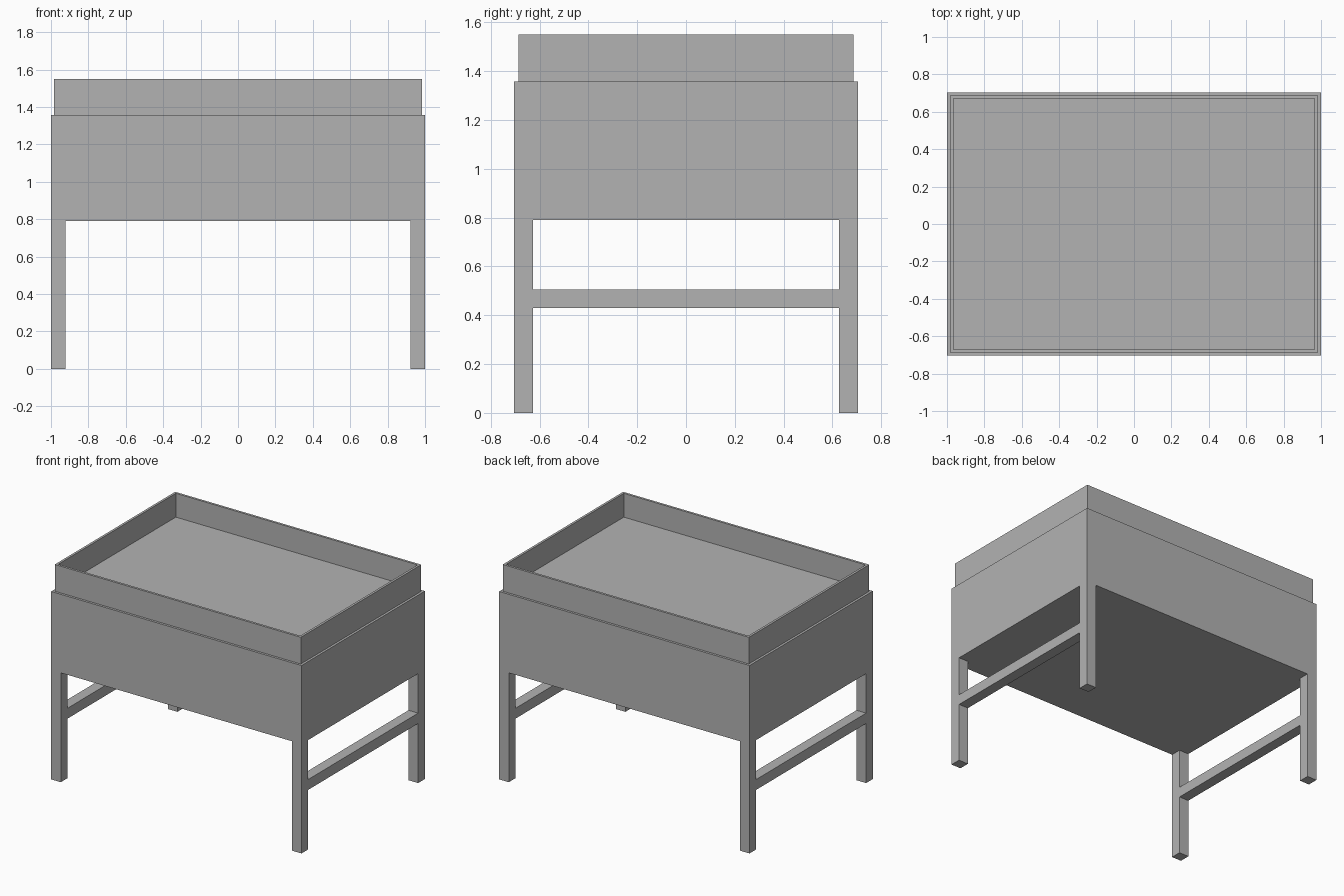
import bpy
import bmesh
from mathutils import Matrix, Vector

default = bpy.data.objects.get("Cube")
if default:
    bpy.data.objects.remove(default, do_unlink=True)

# Single plain grey finish
grey = bpy.data.materials.new("plain grey")
grey.use_nodes = True
colour = (0.45, 0.45, 0.45, 1)
grey.diffuse_color = colour
grey.node_tree.nodes["Principled BSDF"].inputs["Base Color"].default_value = colour

HX, HY = 1.0, 0.704           # half width and half depth
LEG = 0.077                   # leg and rail thickness
BODY_BOTTOM, BODY_TOP, TOP = 0.79, 1.357, 1.55
STEP = 0.017                  # ledge width and tray wall thickness
FLOOR = 1.378


def box_mesh(low, high):
    low, high = Vector(low), Vector(high)
    bm = bmesh.new()
    place = Matrix.Translation((low + high) / 2) @ Matrix.Diagonal((high - low).to_4d())
    bmesh.ops.create_cube(bm, size=1, matrix=place)
    return bm


def finish(name, bm):
    mesh = bpy.data.meshes.new(name)
    bm.to_mesh(mesh)
    bm.free()
    mesh.materials.append(grey)
    obj = bpy.data.objects.new(name, mesh)
    bpy.context.collection.objects.link(obj)
    return obj


# Deep cabinet body
finish("body", box_mesh((-HX, -HY, BODY_BOTTOM), (HX, HY, BODY_TOP)))

# Open tray: inset the lid, then sink it to make the floor
tx, ty = HX - STEP, HY - STEP
bm = box_mesh((-tx, -ty, BODY_TOP), (tx, ty, TOP))
lid = max(bm.faces, key=lambda f: f.calc_center_median().z)
bmesh.ops.inset_region(bm, faces=[lid], thickness=STEP, use_even_offset=True)
sunk = bmesh.ops.extrude_discrete_faces(bm, faces=[lid])["faces"][0]
bmesh.ops.translate(bm, verts=sunk.verts, vec=(0, 0, FLOOR - TOP))
finish("tray", bm)

# Four corner legs and a rail between each side pair
for side, sx in (("left", 1), ("right", -1)):
    x0, x1 = sorted((sx * HX, sx * (HX - LEG)))
    for end, sy in (("front", -1), ("back", 1)):
        y0, y1 = sorted((sy * HY, sy * (HY - LEG)))
        finish(f"{end}_{side}_leg", box_mesh((x0, y0, 0), (x1, y1, BODY_BOTTOM)))
    finish(f"{side}_rail", box_mesh((x0, LEG - HY, 0.43), (x1, HY - LEG, 0.505)))
